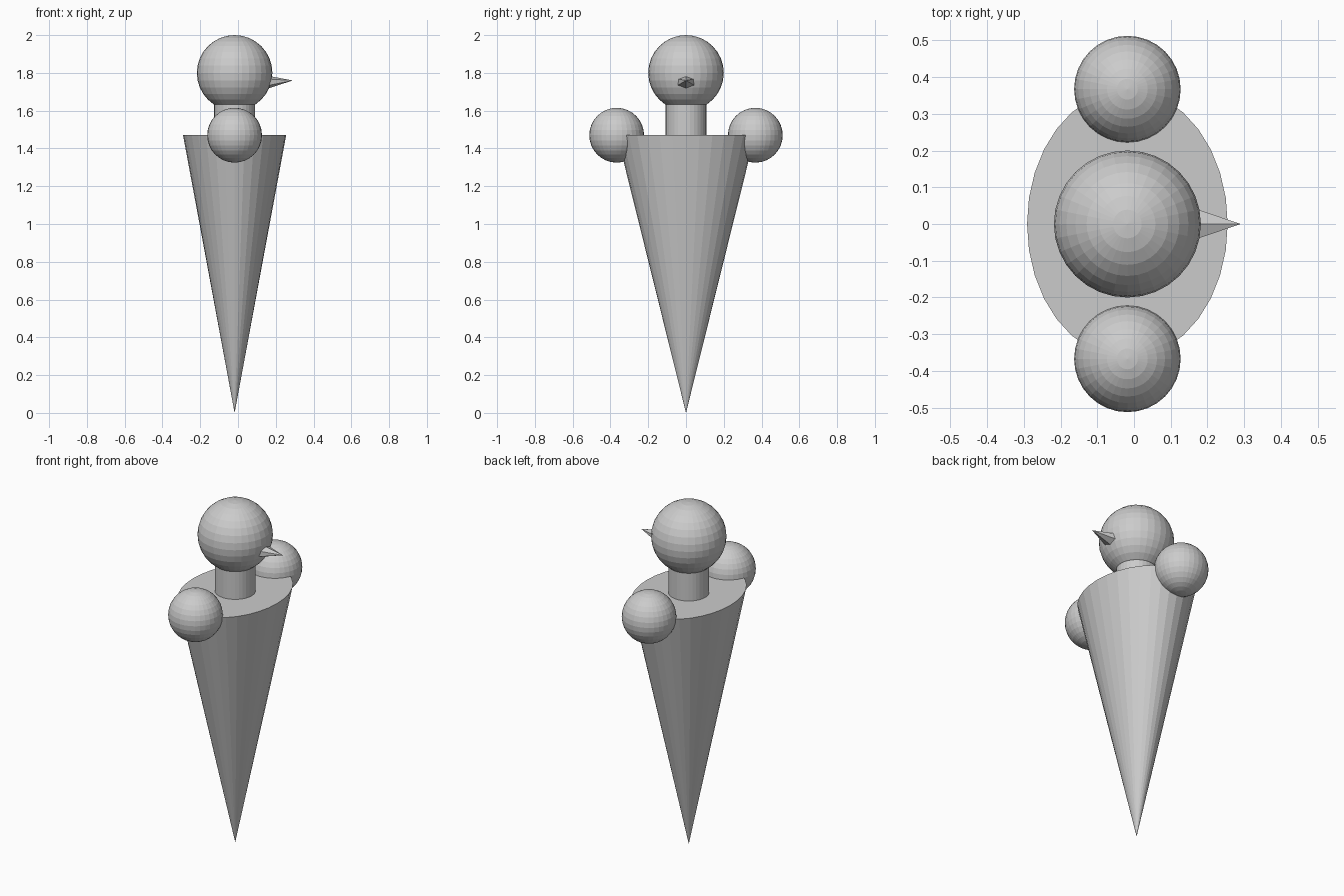
import bpy
import math

if "Cube" in bpy.data.objects:
    bpy.data.objects.remove(bpy.data.objects["Cube"])

CX = -0.018  # the figure's axis, offset so the nose stays in the bounds

grey = bpy.data.materials.new("plain grey")
grey.diffuse_color = (0.6, 0.6, 0.6, 1)
grey.use_nodes = True
grey.node_tree.nodes["Principled BSDF"].inputs["Base Color"].default_value = grey.diffuse_color


def finish(name):
    ob = bpy.context.object
    ob.name = name
    ob.data.materials.append(grey)
    return ob


def ball(name, y, z, r):
    bpy.ops.mesh.primitive_uv_sphere_add(segments=32, ring_count=16, radius=r,
                                         location=(CX, y, z))
    return finish(name)


# body: inverted elliptical cone standing on its tip
bpy.ops.mesh.primitive_cone_add(vertices=32, radius1=0, radius2=1, depth=1.47,
                                location=(CX, 0, 0.735))
finish("body").scale = (0.273, 0.365, 1)

# neck
bpy.ops.mesh.primitive_cylinder_add(vertices=32, radius=0.108, depth=0.22,
                                    location=(CX, 0, 1.56))
finish("neck")

# head and shoulders
ball("head", 0, 1.8, 0.2)
for side, label in ((1, "left"), (-1, "right")):
    ball("shoulder_" + label, side * 0.367, 1.47, 0.145)

# nose: flattened six-sided spike pointing along +x, tilted slightly up
length = 0.14
bpy.ops.mesh.primitive_cone_add(vertices=6, radius1=1, radius2=0, depth=length)
nose = finish("nose")
for v in nose.data.vertices:
    x, y, z = v.co
    along = z + length / 2
    v.co = (0.15 + along, x * 0.055, 1.75 + y * 0.036 + along / length * 0.01)
